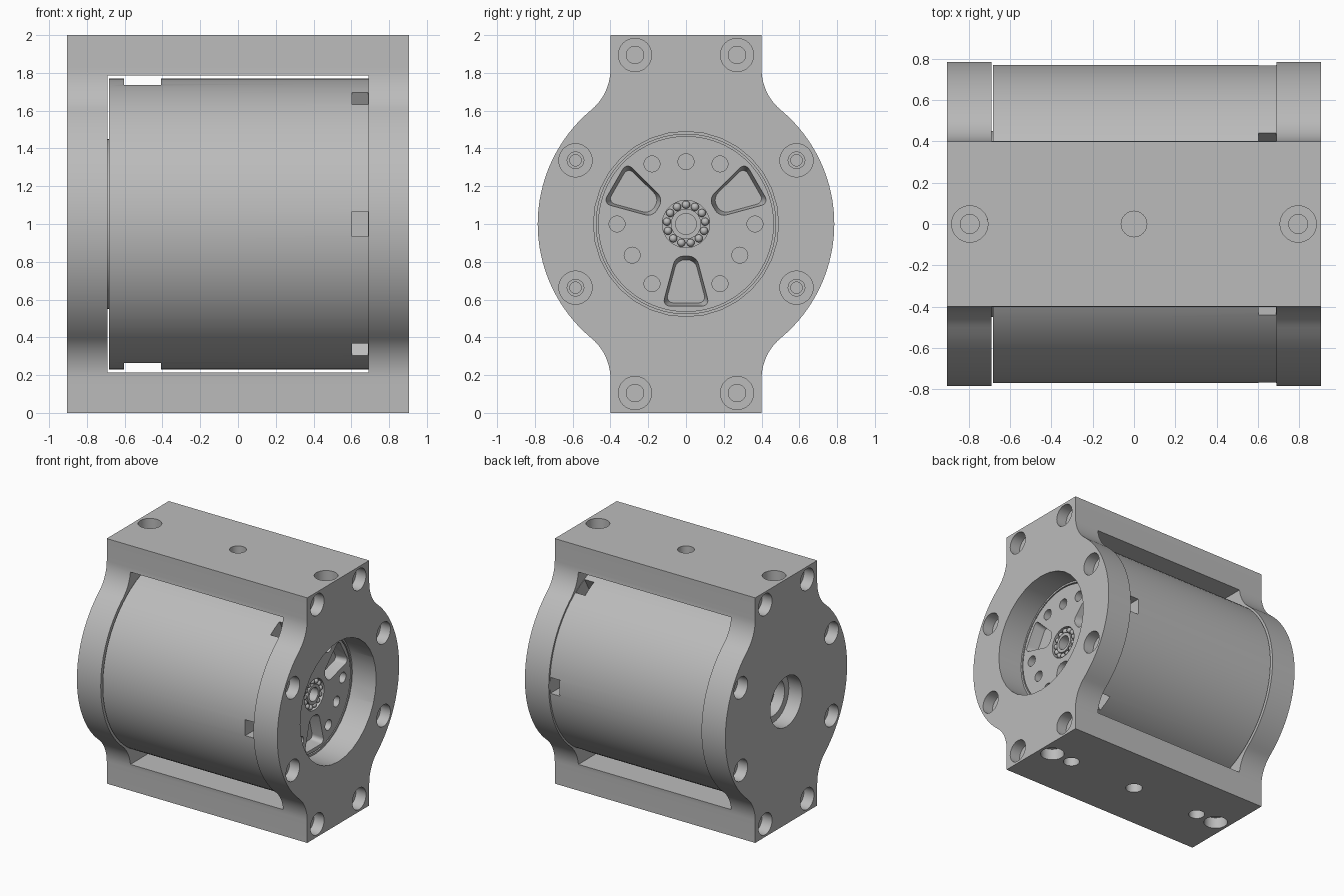
import bpy, bmesh, math
from mathutils import Matrix, Vector

if "Cube" in bpy.data.objects:
    bpy.data.objects.remove(bpy.data.objects["Cube"])

metal = bpy.data.materials.new("machined_grey")
metal.use_nodes = True
GREY = (0.5, 0.5, 0.5, 1)
metal.diffuse_color = GREY
metal.node_tree.nodes["Principled BSDF"].inputs["Base Color"].default_value = GREY

X = Vector((1, 0, 0))
CENTRE = Matrix.Translation((0, 0, 1))


def lathe(bm, profile, matrix, seg=32):
    """Solid turned about local x from (x, radius) steps, capped at both ends."""
    rings = []
    for x, r in profile:
        rings.append([bm.verts.new(matrix @ Vector((x, r * math.cos(a), r * math.sin(a))))
                      for a in (math.tau * i / seg for i in range(seg))])
    for a, b in zip(rings, rings[1:]):
        for i in range(seg):
            j = (i + 1) % seg
            bm.faces.new((a[i], a[j], b[j], b[i]))
    bm.faces.new(rings[0])
    bm.faces.new(rings[-1])


def box(bm, centre, size, matrix=Matrix()):
    m = matrix @ Matrix.Translation(centre) @ Matrix.Diagonal((*size, 1))
    bmesh.ops.create_cube(bm, size=1, matrix=m)


def finish(bm, name):
    bmesh.ops.recalc_face_normals(bm, faces=bm.faces[:])
    mesh = bpy.data.meshes.new(name)
    bm.to_mesh(mesh)
    bm.free()
    mesh.materials.append(metal)
    obj = bpy.data.objects.new(name, mesh)
    bpy.context.collection.objects.link(obj)
    return obj


def activate(obj):
    bpy.ops.object.select_all(action='DESELECT')
    obj.select_set(True)
    bpy.context.view_layer.objects.active = obj


def carve(target, bm):
    cutter = finish(bm, "cutter")
    cutter.hide_render = True
    mod = target.modifiers.new("carve", 'BOOLEAN')
    mod.operation, mod.solver, mod.object = 'DIFFERENCE', 'EXACT', cutter
    activate(target)
    bpy.ops.object.modifier_apply(modifier=mod.name)
    bpy.data.objects.remove(cutter)


def smooth(obj):
    activate(obj)
    bpy.ops.object.shade_smooth_by_angle(angle=math.radians(25))


def hole(bm, point, direction, steps):
    """Stepped blind hole from (radius, depth) pairs, drilled against direction."""
    profile, top = [], 0.03
    for r, depth in steps:
        profile += [(top, r), (-depth, r)]
        top = -depth
    turn = X.rotation_difference(Vector(direction)).to_matrix().to_4x4()
    lathe(bm, profile, Matrix.Translation(point) @ turn)


# Frame: quarter outline of a round plate flaring into a straight neck
R, NECK, FLARE, LIFT = 0.785, 0.40, 0.281, 0.82
tangent = math.atan2(LIFT, NECK + FLARE)
quarter = [(R * math.cos(tangent * i / 20), R * math.sin(tangent * i / 20)) for i in range(21)]
for i in range(1, 13):
    a = math.pi + tangent * (1 - i / 12)
    quarter.append((NECK + FLARE + FLARE * math.cos(a), LIFT + FLARE * math.sin(a)))
quarter.append((NECK, 1))
half = quarter + [(-y, z) for y, z in reversed(quarter)]
outline = half + [(-y, -z) for y, z in half[1:-1]]

bm = bmesh.new()
face = bm.faces.new([bm.verts.new((-0.905, y, z + 1)) for y, z in outline])
new = bmesh.ops.extrude_face_region(bm, geom=[face])["geom"]
bmesh.ops.translate(bm, vec=(1.81, 0, 0), verts=[v for v in new if isinstance(v, bmesh.types.BMVert)])
frame = finish(bm, "frame")

# Open middle between the end plates
bm = bmesh.new()
box(bm, (0, 0, 1), (1.38, 3, 1.57))
carve(frame, bm)

# Bores and mounting holes
bm = bmesh.new()
hole(bm, (0.905, 0, 1), (1, 0, 0), [(0.49, 0.24)])
hole(bm, (-0.905, 0, 1), (-1, 0, 0), [(0.205, 0.12), (0.15, 0.24)])
for end in (-1, 1):
    for sy in (-1, 1):
        for sz in (-1, 1):
            hole(bm, (end * 0.905, sy * 0.27, 1 + sz * 0.895), (end, 0, 0),
                 [(0.088, 0.09), (0.046, 0.19)])
            hole(bm, (end * 0.905, sy * 0.585, 1 + sz * 0.337), (end, 0, 0),
                 [(0.088, 0.09), (0.044, 0.14), (0.03, 0.19)])
    hole(bm, (end * 0.795, 0, 2), (0, 0, 1), [(0.088, 0.09), (0.046, 0.19)])
    hole(bm, (end * 0.795, 0, 0), (0, 0, -1), [(0.088, 0.09), (0.046, 0.19)])
    hole(bm, (end * 0.61, 0, 0), (0, 0, -1), [(0.06, 0.15)])
    hole(bm, (0, 0, 1 + end), (0, 0, end), [(0.062, 0.15)])
carve(frame, bm)
smooth(frame)

# Motor: turned body with a rear boss, face groove, bearing seat and shaft bore
bm = bmesh.new()
lathe(bm, [(-0.695, 0.45), (-0.682, 0.45), (-0.682, 0.77), (0.69, 0.77),
           (0.69, 0.475), (0.675, 0.475), (0.675, 0.465), (0.69, 0.465),
           (0.69, 0.125), (0.65, 0.125), (0.65, 0.08), (0.685, 0.08),
           (0.685, 0.055), (0.55, 0.055)], CENTRE, 96)
motor = finish(bm, "motor_body")

# Side windows and flat clearance notches
bm = bmesh.new()
for k in range(6):
    spin = CENTRE @ Matrix.Rotation(math.tau * k / 6, 4, 'X')
    box(bm, (0.645, 0.74, 0), (0.085, 0.18, 0.13), spin)
for s in (-1, 1):
    box(bm, (-0.505, 0, 1 + s * 0.785), (0.195, 0.8, 0.1))

# Face holes
for y, z in ((0.18, 0.318), (0.365, 0), (0.285, -0.165), (0.18, -0.316)):
    for s in (-1, 1):
        hole(bm, (0.69, s * y, 1 + z), (1, 0, 0), [(0.042, 0.08)])
hole(bm, (0.69, 0, 1.33), (1, 0, 0), [(0.042, 0.08)])

# Three rounded wedge pockets with tapered walls
for k in range(3):
    spin = CENTRE @ Matrix.Rotation(math.tau * k / 3, 4, 'X')
    pocket = bmesh.new()
    ends = []
    for x, scale in ((0.71, 1.03), (0.60, 0.86)):
        ends.append([pocket.verts.new(spin @ Vector((x, y * scale, -0.31 + z * scale)))
                     for y, z in ((-0.055, 0.14), (0.055, 0.14), (0.125, -0.125), (-0.125, -0.125))])
    edges = []
    for i in range(4):
        j = (i + 1) % 4
        pocket.faces.new((ends[0][i], ends[0][j], ends[1][j], ends[1][i]))
        edges.append(pocket.edges.get((ends[0][i], ends[1][i])))
    for loop in ends:
        pocket.faces.new(loop)
    bmesh.ops.recalc_face_normals(pocket, faces=pocket.faces[:])
    bmesh.ops.bevel(pocket, geom=edges, offset=0.04, segments=5, profile=0.5, affect='EDGES')
    temp = bpy.data.meshes.new("pocket")
    pocket.to_mesh(temp)
    pocket.free()
    bm.from_mesh(temp)
    bpy.data.meshes.remove(temp)
carve(motor, bm)
smooth(motor)

# Bearing balls
bm = bmesh.new()
for k in range(13):
    a = math.tau * k / 13 + math.pi / 2
    spot = Matrix.Translation((0.668, 0.102 * math.cos(a), 1 + 0.102 * math.sin(a)))
    bmesh.ops.create_uvsphere(bm, u_segments=16, v_segments=10, radius=0.021, matrix=spot)
smooth(finish(bm, "bearing_balls"))
